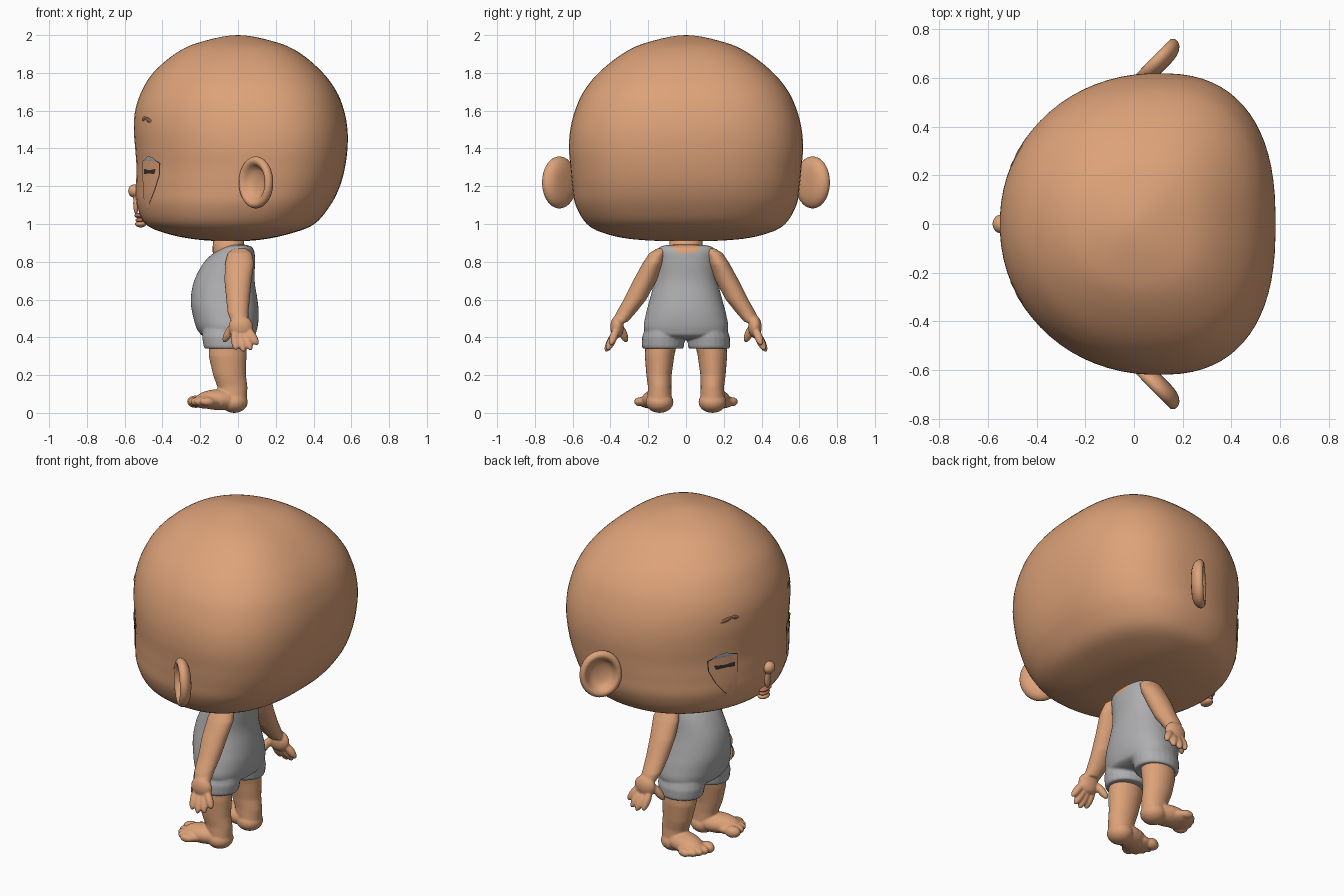
import bpy, bmesh, math
from mathutils import Vector, Matrix

cube = bpy.data.objects.get("Cube")
if cube:
    bpy.data.objects.remove(cube)


def material(name, r, g, b):
    m = bpy.data.materials.new(name)
    m.use_nodes = True
    m.diffuse_color = (r, g, b, 1)
    bsdf = next(n for n in m.node_tree.nodes if n.type == 'BSDF_PRINCIPLED')
    bsdf.inputs["Base Color"].default_value = (r, g, b, 1)
    bsdf.inputs["Roughness"].default_value = 0.7
    return m


skin = material("skin", 0.72, 0.36, 0.19)
grey = material("grey_cloth", 0.42, 0.42, 0.43)
dark = material("dark", 0.04, 0.03, 0.03)
lip = material("lip", 0.5, 0.17, 0.11)


def finish(name, bm, mat, mirror=False, voxel=0, smooth=3):
    bmesh.ops.recalc_face_normals(bm, faces=bm.faces)
    for f in bm.faces:
        f.smooth = True
    me = bpy.data.meshes.new(name)
    bm.to_mesh(me)
    bm.free()
    me.materials.append(mat)
    ob = bpy.data.objects.new(name, me)
    bpy.context.collection.objects.link(ob)
    if mirror:
        mod = ob.modifiers.new("mirror", 'MIRROR')
        mod.use_axis = (False, True, False)
    if voxel:
        mod = ob.modifiers.new("blend", 'REMESH')
        mod.mode = 'VOXEL'
        mod.voxel_size = voxel
        mod.use_smooth_shade = True
        mod = ob.modifiers.new("soften", 'SMOOTH')
        mod.iterations = smooth
    return ob


def loft(bm, rings):
    rows = [[bm.verts.new(p) for p in ring] for ring in rings]
    n = len(rows[0])
    for a, b in zip(rows, rows[1:]):
        for i in range(n):
            j = (i + 1) % n
            bm.faces.new((a[i], a[j], b[j], b[i]))
    bm.faces.new(rows[0][::-1])
    bm.faces.new(rows[-1])


def tube(bm, sections, n=24):
    # each section: x, y, z, radius in x, radius in y
    turn = [math.tau * i / n for i in range(n)]
    loft(bm, [[(x + rx * math.cos(a), y + ry * math.sin(a), z) for a in turn]
              for x, y, z, rx, ry in sections])


def ball(bm, centre, radii, rot=Matrix()):
    m = Matrix.Translation(centre) @ rot @ Matrix.Diagonal((*radii, 1))
    bmesh.ops.create_uvsphere(bm, u_segments=20, v_segments=14, radius=1, matrix=m)


def digit(bm, a, b, r):
    a, b = Vector(a), Vector(b)
    rot = (b - a).to_track_quat('Z', 'Y').to_matrix().to_4x4()
    ball(bm, (a + b) / 2, (r, r, (b - a).length / 2 + r * 0.6), rot)


def ring(row, front, back, n=72):
    # egg-shaped horizontal section from z, front x, back x, half width
    z, xf, xb, hw = row
    cx = (xf + xb) / 2 + 0.07 * (xb - xf)
    out = []
    for i in range(n):
        a = math.tau * (i + 0.5) / n
        c, s = math.cos(a), math.sin(a)
        e = 2 / (back if c > 0 else front)
        length = xb - cx if c > 0 else cx - xf
        out.append((cx + length * math.copysign(abs(c) ** e, c),
                    hw * math.copysign(abs(s) ** e, s), z))
    return out


def body_of_rows(bm, rows, front, back, steps=5):
    # smooth spline through the rows, rounded at both poles
    def ghost(pole, near):
        return (near[0],) + tuple(2 * p - q for p, q in zip(pole[1:], near[1:]))
    pts = [ghost(rows[0], rows[1])] + rows + [ghost(rows[-1], rows[-2])]
    rings = []
    for k in range(len(rows) - 1):
        p = [Vector(q) for q in pts[k:k + 4]]
        for s in range(steps):
            t = s / steps
            v = (2 * p[1] + (p[2] - p[0]) * t
                 + (2 * p[0] - 5 * p[1] + 4 * p[2] - p[3]) * t * t
                 + (3 * p[1] - p[0] - 3 * p[2] + p[3]) * t ** 3) / 2
            rings.append(ring(v, front, back))
    rings.append(ring(rows[-1], front, back))
    loft(bm, rings)
    bmesh.ops.remove_doubles(bm, verts=bm.verts, dist=0.0005)


# Head
HEAD = [(0.908, -0.03, -0.03, 0), (0.918, -0.22, 0.13, 0.27), (0.95, -0.38, 0.28, 0.43),
        (1.0, -0.49, 0.405, 0.525), (1.1, -0.535, 0.49, 0.585), (1.2, -0.54, 0.54, 0.602),
        (1.3, -0.538, 0.567, 0.612), (1.4, -0.545, 0.58, 0.62), (1.5, -0.552, 0.58, 0.613),
        (1.6, -0.545, 0.562, 0.588), (1.7, -0.512, 0.523, 0.543), (1.8, -0.45, 0.45, 0.463),
        (1.9, -0.335, 0.335, 0.338), (1.96, -0.21, 0.21, 0.21), (2.0, 0, 0, 0)]
bm = bmesh.new()
body_of_rows(bm, HEAD, 2.08, 2.5)
finish("head", bm, skin)


def face_x(y, z):
    for a, b in zip(HEAD, HEAD[1:]):
        if a[0] <= z <= b[0]:
            t = (z - a[0]) / (b[0] - a[0])
            _, xf, xb, hw = [p + (q - p) * t for p, q in zip(a, b)]
            cx = (xf + xb) / 2 + 0.07 * (xb - xf)
            return cx - (cx - xf) * (1 - (abs(y) / hw) ** 2.08) ** (1 / 2.08)


def face_plate(name, outline, mat, lift, grow=1.0):
    # thin patch that follows the face
    bm = bmesh.new()
    n = len(outline)
    cy, cz = (sum(p[k] for p in outline) / n for k in (0, 1))
    rows = []
    for f in (grow, 0.66 * grow, 0.33 * grow):
        pts = [(cy + (y - cy) * f, cz + (z - cz) * f) for y, z in outline]
        rows.append([bm.verts.new((face_x(y, z) - lift, y, z)) for y, z in pts])
    for a, b in zip(rows, rows[1:]):
        for i in range(n):
            bm.faces.new((a[i], a[(i + 1) % n], b[(i + 1) % n], b[i]))
    bm.faces.new(rows[-1])
    finish(name, bm, mat, mirror=True)


# Eyes and brows
LID = [(0.23, 1.33), (0.28, 1.345), (0.33, 1.345), (0.385, 1.32), (0.38, 1.26),
       (0.345, 1.18), (0.3, 1.12), (0.255, 1.08), (0.235, 1.14), (0.23, 1.24)]
face_plate("eye_rims", LID, dark, 0.004, 1.04)
face_plate("eyelids", LID, skin, 0.007)
face_plate("eye_whites", [(0.25, 1.335), (0.3, 1.36), (0.35, 1.35), (0.37, 1.33), (0.3, 1.335)], grey, 0.009)
face_plate("pupils", [(0.25, 1.265), (0.25, 1.29), (0.36, 1.29), (0.35, 1.265)], dark, 0.009)
bm = bmesh.new()
digit(bm, (-0.5, 0.22, 1.55), (-0.485, 0.26, 1.56), 0.014)
digit(bm, (-0.485, 0.26, 1.56), (-0.45, 0.325, 1.54), 0.014)
finish("eyebrows", bm, material("brow", 0.25, 0.12, 0.07), mirror=True)

# Nose and mouth
bm = bmesh.new()
ball(bm, (-0.55, 0, 1.175), (0.032, 0.038, 0.035))
ball(bm, (-0.54, 0, 1.11), (0.015, 0.025, 0.06))
finish("nose", bm, skin, voxel=0.005)
bm = bmesh.new()
ball(bm, (-0.525, 0, 1.045), (0.024, 0.05, 0.014))
ball(bm, (-0.518, 0, 1.02), (0.024, 0.04, 0.014))
finish("lips", bm, lip)
bm = bmesh.new()
ball(bm, (-0.515, 0, 1.0), (0.03, 0.04, 0.018))
finish("chin", bm, skin)

# Ears: lathed bowls set at an angle into the head
bm = bmesh.new()
out, face = Vector((0.7, 0.71, 0)), Vector((-0.71, 0.7, 0))
profile = [(0.003, -0.04), (0.06, -0.04), (0.1, -0.028), (0.12, -0.002), (0.118, 0.02),
           (0.104, 0.034), (0.086, 0.03), (0.074, 0.01), (0.06, -0.012), (0.003, -0.018)]
loft(bm, [[Vector((0.1, 0.665, 1.22)) + out * r * math.cos(a) + face * d
           + Vector((0, 0, 1.17 * r * math.sin(a)))
           for a in [math.tau * i / 36 for i in range(36)]] for r, d in profile])
ear = finish("ears", bm, skin, mirror=True)
ear.modifiers.new("round", 'SUBSURF').levels = 1

# Neck
bm = bmesh.new()
tube(bm, [(-0.05, 0, 0.76, 0.07, 0.08), (-0.05, 0, 0.86, 0.085, 0.09), (-0.05, 0, 0.95, 0.08, 0.085)])
finish("neck", bm, skin)

# Playsuit: torso and short legs blended, with a skin-coloured neckline
SUIT = [(0.385, -0.06, -0.06, 0), (0.4, -0.17, 0.07, 0.17), (0.44, -0.215, 0.1, 0.222),
        (0.52, -0.24, 0.11, 0.213), (0.6, -0.25, 0.103, 0.192), (0.7, -0.232, 0.088, 0.168),
        (0.8, -0.178, 0.09, 0.158), (0.86, -0.11, 0.085, 0.152), (0.885, -0.06, 0.06, 0.12),
        (0.892, 0, 0, 0)]
bm = bmesh.new()
body_of_rows(bm, SUIT, 2.2, 2.2)
for s in (1, -1):
    tube(bm, [(-0.055, s * 0.122, 0.34, 0.12, 0.106), (-0.055, s * 0.122, 0.352, 0.127, 0.112),
              (-0.055, s * 0.12, 0.4, 0.135, 0.113), (-0.055, s * 0.11, 0.47, 0.13, 0.1)])
suit = finish("playsuit", bm, grey, voxel=0.006, smooth=5)
baked = bpy.data.meshes.new_from_object(suit.evaluated_get(bpy.context.evaluated_depsgraph_get()))
suit.modifiers.clear()
suit.data = baked
baked.materials.clear()
baked.materials.append(grey)
baked.materials.append(skin)
for p in baked.polygons:
    x, y, z = p.center
    depth = 0.06 if x > -0.03 else 0.09
    p.material_index = int((y / 0.078) ** 2 + ((z - 0.9) / depth) ** 2 < 1)

# Arms with hands
bm = bmesh.new()
tube(bm, [(0.01, 0.13, 0.87, 0.035, 0.025), (0.01, 0.15, 0.845, 0.065, 0.045),
          (0.008, 0.175, 0.79, 0.077, 0.056), (0, 0.218, 0.7, 0.072, 0.062),
          (0, 0.27, 0.6, 0.062, 0.06), (0, 0.318, 0.53, 0.055, 0.052), (0.01, 0.35, 0.48, 0.045, 0.04)])
ball(bm, (0.015, 0.365, 0.455), (0.065, 0.036, 0.06))
for base, tip in [((-0.02, 0.37, 0.43), (-0.012, 0.415, 0.345)), ((0.01, 0.375, 0.42), (0.028, 0.42, 0.335)),
                  ((0.035, 0.375, 0.42), (0.065, 0.412, 0.343)), ((0.055, 0.37, 0.44), (0.098, 0.395, 0.37)),
                  ((-0.03, 0.35, 0.46), (-0.07, 0.318, 0.385))]:
    digit(bm, base, tip, 0.022)
finish("arms", bm, skin, mirror=True, voxel=0.006)

# Legs with feet
bm = bmesh.new()
tube(bm, [(-0.055, 0.13, 0.38, 0.1, 0.085), (-0.055, 0.14, 0.3, 0.1, 0.078),
          (-0.045, 0.143, 0.2, 0.087, 0.067), (-0.03, 0.14, 0.14, 0.08, 0.062), (-0.02, 0.14, 0.06, 0.068, 0.065)])
ball(bm, (-0.02, 0.14, 0.057), (0.072, 0.074, 0.057))
ball(bm, (-0.1, 0.155, 0.07), (0.13, 0.075, 0.055), Matrix.Rotation(-0.25, 4, 'Z'))
ball(bm, (-0.165, 0.175, 0.06), (0.08, 0.085, 0.038), Matrix.Rotation(-0.25, 4, 'Z'))
for x, y, r in [(-0.25, 0.125, 0.033), (-0.248, 0.168, 0.026), (-0.236, 0.203, 0.025),
                (-0.216, 0.232, 0.024), (-0.187, 0.256, 0.023)]:
    digit(bm, (x + 0.05, y - 0.012, 0.058), (x, y, 0.06), r)
finish("legs", bm, skin, mirror=True, voxel=0.006)
